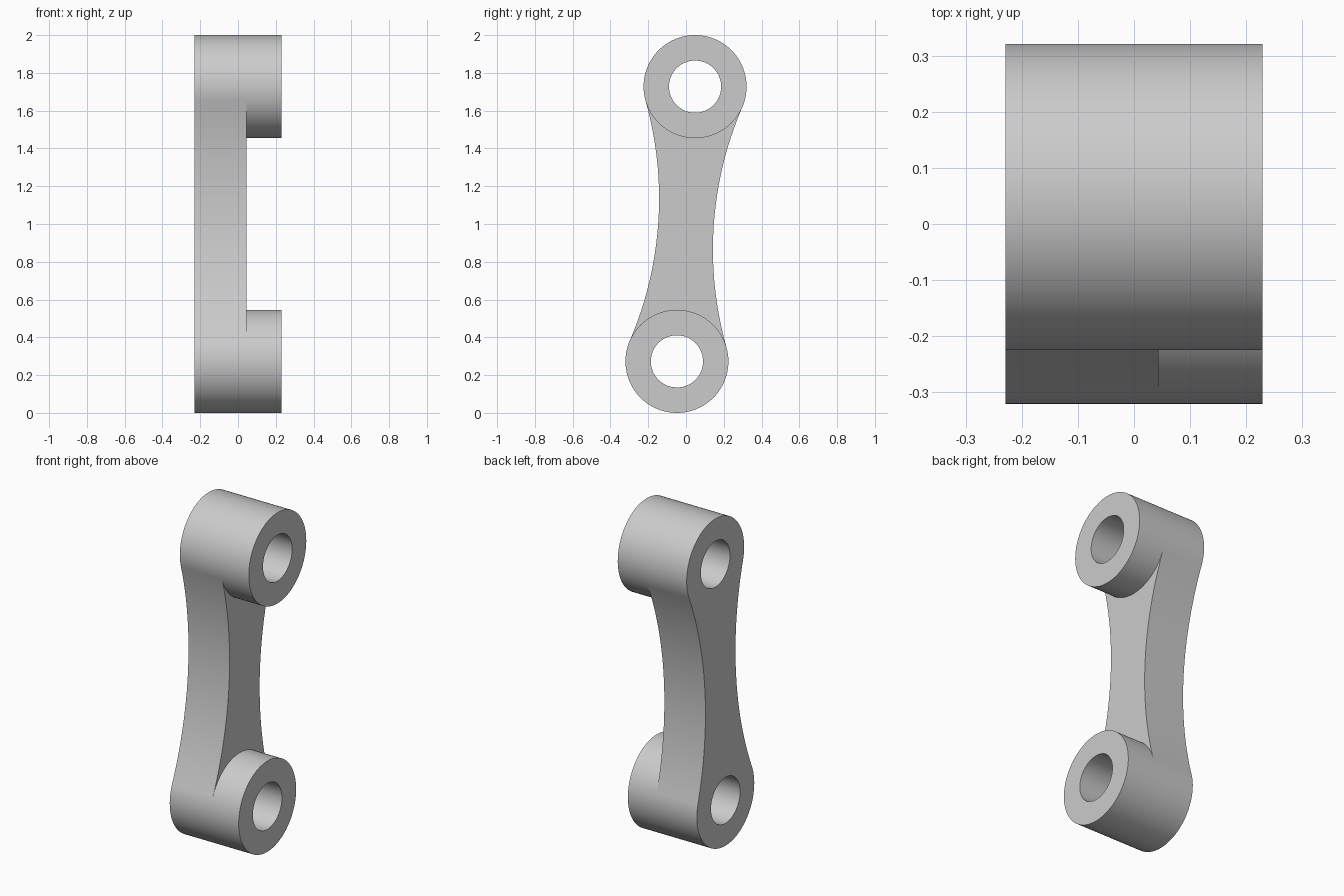
import bpy, bmesh
from math import sin, cos, pi, atan2, hypot
from mathutils import Vector

cube = bpy.data.objects.get("Cube")
if cube:
    bpy.data.objects.remove(cube, do_unlink=True)

# Main dimensions
R, HOLE = 0.2727, 0.138            # boss and bore radii
WAIST = 0.147                      # half width at the middle
CY, CZ = 0.048, 1 - R              # half offsets between the boss centres
X0, XM, X1 = -0.229, 0.044, 0.229  # back face, web face, boss face
H = hypot(CY, CZ)
FILLET = (WAIST**2 + H**2 - R**2) / (2 * (R - WAIST))  # tangent side arcs
A = atan2(H, WAIST + FILLET)       # tangent angle on the boss
ALONG = Vector((CY, CZ)) / H
ACROSS = Vector((ALONG.y, -ALONG.x))

bm = bmesh.new()


def point(x, p):
    y, z = ACROSS * p[0] + ALONG * p[1]
    return bm.verts.new((x, y, z + 1))


def arc(cx, cy, r, start, end, n):
    steps = [start + (end - start) * i / n for i in range(n + 1)]
    return [(cx + r * cos(a), cy + r * sin(a)) for a in steps]


def wall(path, xa, xb):
    for p, q in zip(path, path[1:]):
        bm.faces.new([point(xa, p), point(xa, q), point(xb, q), point(xb, p)])


def annulus(outer, inner, x):
    for a, b, c, d in zip(outer, outer[1:], inner[1:], inner):
        bm.faces.new([point(x, p) for p in (a, b, c, d)])


# Upper half; the lower half is the same shape turned by half a turn
def turned(path):
    return [(-u, -s) for u, s in path]


far = (-A, pi + A, 60)
near = (pi + A, 2 * pi - A, 40)
side = arc(WAIST + FILLET, 0, FILLET, pi - A, pi + A, 40)
near_arc = arc(0, H, R, *near)

for flip in (lambda path: path, turned):
    # Bored boss
    for span, start in ((far, X0), (near, XM)):
        outer = flip(arc(0, H, R, *span))
        inner = flip(arc(0, H, HOLE, *span))
        if start == X0:
            wall(outer, X0, XM)
        wall(outer, XM, X1)
        wall(inner, X0, X1)
        annulus(outer, inner, X0)
        annulus(outer, inner, X1)
    # Concave edge of the web
    wall(flip(side), X0, XM)

# Flat web faces between the bosses
outline = near_arc[:-1] + side[:-1] + turned(near_arc)[:-1] + turned(side)[:-1]
for x in (X0, XM):
    bm.faces.new([point(x, p) for p in outline])

bmesh.ops.remove_doubles(bm, verts=bm.verts, dist=0.00005)
bmesh.ops.recalc_face_normals(bm, faces=bm.faces)
mesh = bpy.data.meshes.new("link_arm")
bm.to_mesh(mesh)
bm.free()
link = bpy.data.objects.new("link_arm", mesh)
bpy.context.collection.objects.link(link)

# Plain grey metal
grey = bpy.data.materials.new("plain_grey")
grey.use_nodes = True
colour = (0.6, 0.6, 0.6, 1)
grey.diffuse_color = colour
grey.node_tree.nodes["Principled BSDF"].inputs["Base Color"].default_value = colour
mesh.materials.append(grey)

bpy.ops.object.select_all(action="DESELECT")
link.select_set(True)
bpy.context.view_layer.objects.active = link
bpy.ops.object.shade_smooth_by_angle(angle=pi / 6)
